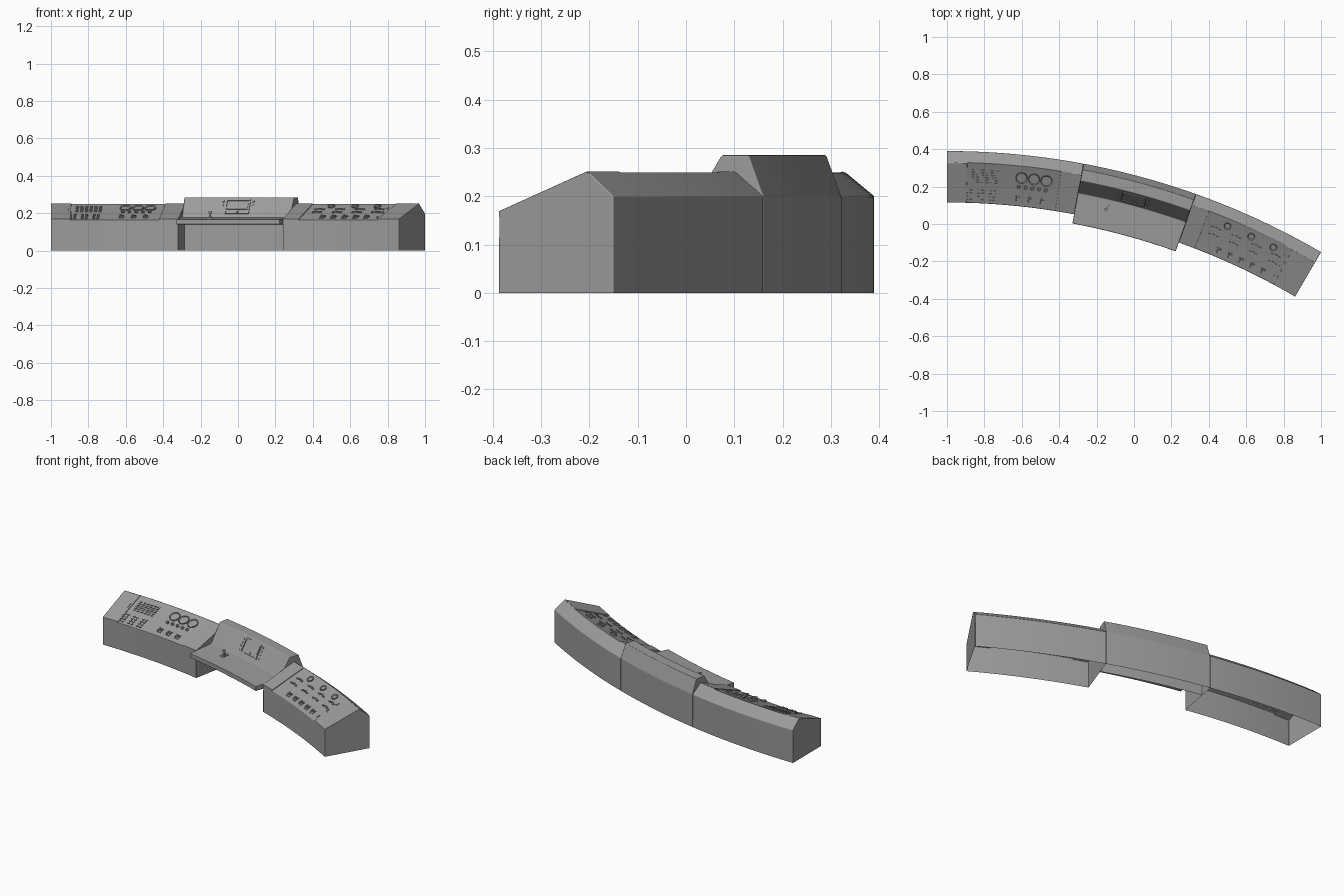
import bpy, bmesh
from math import radians, sin, cos, atan2
from mathutils import Matrix, Vector

if "Cube" in bpy.data.objects:
    bpy.data.objects.remove(bpy.data.objects["Cube"])

CX, CY = -1.0, -3.58           # centre of the console's arc
INNER, RIDGE, OUTER = 3.695, 3.905, 3.97

grey = bpy.data.materials.new("console grey")
grey.use_nodes = True
grey.diffuse_color = (0.33, 0.33, 0.33, 1)
grey.node_tree.nodes["Principled BSDF"].inputs["Base Color"].default_value = (0.33, 0.33, 0.33, 1)


def polar(a, r, z):
    return Vector((CX + r * sin(radians(a)), CY + r * cos(radians(a)), z))


def finish(name, bm, bevel=0):
    bmesh.ops.recalc_face_normals(bm, faces=bm.faces)
    # The shells have no floor
    floor = [f for f in bm.faces if max(v.co.z for v in f.verts) < 0.001]
    bmesh.ops.delete(bm, geom=floor, context='FACES')
    mesh = bpy.data.meshes.new(name)
    bm.to_mesh(mesh)
    bm.free()
    mesh.materials.append(grey)
    ob = bpy.data.objects.new(name, mesh)
    bpy.context.collection.objects.link(ob)
    bpy.ops.object.select_all(action='DESELECT')
    ob.select_set(True)
    bpy.context.view_layer.objects.active = ob
    bpy.ops.object.shade_smooth_by_angle(angle=radians(25))
    if bevel:
        mod = ob.modifiers.new("soft edges", 'BEVEL')
        mod.width, mod.segments = bevel, 2
        mod.limit_method, mod.angle_limit = 'ANGLE', radians(20)
        mod.harden_normals = True
    return ob


def sweep(name, profile, a0, a1, steps=12, bevel=0.003):
    """Carry a radius/height profile along the arc."""
    bm = bmesh.new()
    rings = [[bm.verts.new(polar(a0 + (a1 - a0) * i / steps, r, z)) for r, z in profile]
             for i in range(steps + 1)]
    n = len(profile)
    for one, two in zip(rings, rings[1:]):
        for j in range(n):
            k = (j + 1) % n
            bm.faces.new((one[j], one[k], two[k], two[j]))
    bm.faces.new(rings[0])
    bm.faces.new(rings[-1])
    return finish(name, bm, bevel)


class Surface:
    """Sloping surface running between two radius/height points."""
    def __init__(self, low, high):
        self.low = low
        self.slope = atan2(high[1] - low[1], high[0] - low[0])
        self.rise = (high[1] - low[1]) / (high[0] - low[0])

    def height(self, r):
        return self.low[1] + (r - self.low[0]) * self.rise

    def at(self, a, r):
        return (Matrix.Translation(polar(a, r, self.height(r)))
                @ Matrix.Rotation(radians(-a), 4, 'Z') @ Matrix.Rotation(self.slope, 4, 'X'))


def box(bm, place, w, d, h, x=0, y=0):
    bmesh.ops.create_cube(bm, size=1, matrix=place @ Matrix.Translation((x, y, h / 2 - 0.001))
                          @ Matrix.Diagonal((w, d, h + 0.002, 1)))


def disc(bm, place, rad, h, sides=16, rim=0):
    made = bmesh.ops.create_cone(bm, cap_ends=True, segments=sides, radius1=rad, radius2=rad,
                                 depth=h, matrix=place @ Matrix.Translation((0, 0, h / 2)))
    if rim:
        up = place.to_3x3() @ Vector((0, 0, 1))
        bm.normal_update()
        faces = {f for v in made["verts"] for f in v.link_faces}
        top = max(faces, key=lambda f: f.calc_center_median().dot(up))
        bmesh.ops.inset_region(bm, faces=[top], thickness=rim)
        bmesh.ops.translate(bm, verts=top.verts, vec=up * -h * 0.7)


def group(name, build):
    bm = bmesh.new()
    build(bm)
    return finish(name, bm)


panel = Surface((INNER, 0.164), (RIDGE, 0.247))
screen = Surface((3.81, 0.176), (3.878, 0.285))
desk = Surface((3.645, 0.168), (3.81, 0.176))

# Side consoles, with raised trims leaving a sunken control panel
side_profile = [(INNER, 0), (OUTER, 0), (OUTER, 0.2), (RIDGE + 0.005, 0.25),
                (RIDGE, 0.247), (INNER, 0.164)]
trim = [(INNER, 0.158), (INNER, 0.169), (RIDGE, 0.251), (RIDGE + 0.006, 0.249), (RIDGE, 0.24)]
for side, a0, p0, p1, a1 in (("right", 0, 1.6, 9.0, 10.6), ("left", 19.6, 21.0, 28.2, 30.25)):
    sweep(side + "_console", side_profile, a0, a1)
    sweep(side + "_trim_a", trim, a0, p0, 3, 0.001)
    sweep(side + "_trim_b", trim, p1, a1, 3, 0.001)

# Centre console: thin back body, sloped screen face and overhanging desk
sweep("centre_console", [(OUTER, 0), (OUTER, 0.2), (3.938, 0.285), (3.878, 0.285),
                         (3.81, 0.176), (3.645, 0.168), (3.645, 0.14), (3.88, 0.14), (3.88, 0)],
      10.6, 19.6)


# Right panel controls
def right_buttons(bm):
    for i in range(6):
        for j in range(6):
            box(bm, panel.at(2.1 + i * 0.37, 3.805 + j * 0.013), 0.015, 0.006, 0.004)
    for i in range(3):
        for j in range(4):
            for k in (-1, 1):
                box(bm, panel.at(1.8 + i * 0.95, 3.712 + j * 0.017), 0.012, 0.008, 0.005, x=k * 0.011)
    box(bm, panel.at(1.4, 3.82), 0.004, 0.03, 0.007)


def right_dials(bm):
    for i in range(3):
        disc(bm, panel.at(5.95 + i, 3.848), 0.031, 0.007, 24, 0.004)
    for i in range(5):
        disc(bm, panel.at(5.8 + i * 0.55, 3.798), 0.009, 0.006, 12, 0.002)


def switches(bm, start, step, count, r):
    for i in range(count):
        place = panel.at(start + i * step, r)
        box(bm, place, 0.028, 0.032, 0.003)
        box(bm, place, 0.008, 0.02, 0.012, x=-0.006)
        box(bm, place, 0.008, 0.014, 0.009, x=0.007, y=0.003)


group("right_buttons", right_buttons)
group("right_dials", right_dials)
group("right_switches", lambda bm: switches(bm, 5.8, 1.0, 3, 3.735))


# Left panel controls
def left_buttons(bm):
    for i in range(4):
        for r in (3.795, 3.835):
            for k in range(3):
                box(bm, panel.at(21.7 + i * 1.75, r), 0.014, 0.009, 0.006, x=k * 0.021, y=0.004 * (k % 2))
    for i in range(3):
        box(bm, panel.at(27.9, 3.73 + i * 0.06), 0.006, 0.02, 0.004)


def left_dials(bm):
    for a in (22.8, 24.85, 26.8):
        disc(bm, panel.at(a, 3.872), 0.019, 0.007, 20, 0.004)


group("left_buttons", left_buttons)
group("left_dials", left_dials)
group("left_switches", lambda bm: switches(bm, 22.9, 1.0, 5, 3.731))


# Screen with frame and side keys
def display(bm):
    place = screen.at(15.05, 3.846)
    for k in (-1, 1):
        box(bm, place, 0.006, 0.086, 0.006, x=k * 0.064)
        box(bm, place, 0.134, 0.006, 0.006, y=k * 0.041)
        for j in range(4):
            box(bm, place, 0.008, 0.008, 0.005, x=k * 0.083, y=(j - 1.5) * 0.022)
    box(bm, place, 0.112, 0.05, 0.003, y=0.01)
    disc(bm, place @ Matrix.Translation((0, -0.028, 0)), 0.008, 0.005, 12)


group("display", display)


# Joystick on the desk
def joystick(bm):
    place = desk.at(13.1, 3.757)
    box(bm, place, 0.026, 0.042, 0.004)
    disc(bm, place, 0.01, 0.01, 12)
    disc(bm, place, 0.004, 0.03, 10)
    disc(bm, place @ Matrix.Translation((0, 0, 0.026)), 0.009, 0.01, 12)


group("joystick", joystick)
